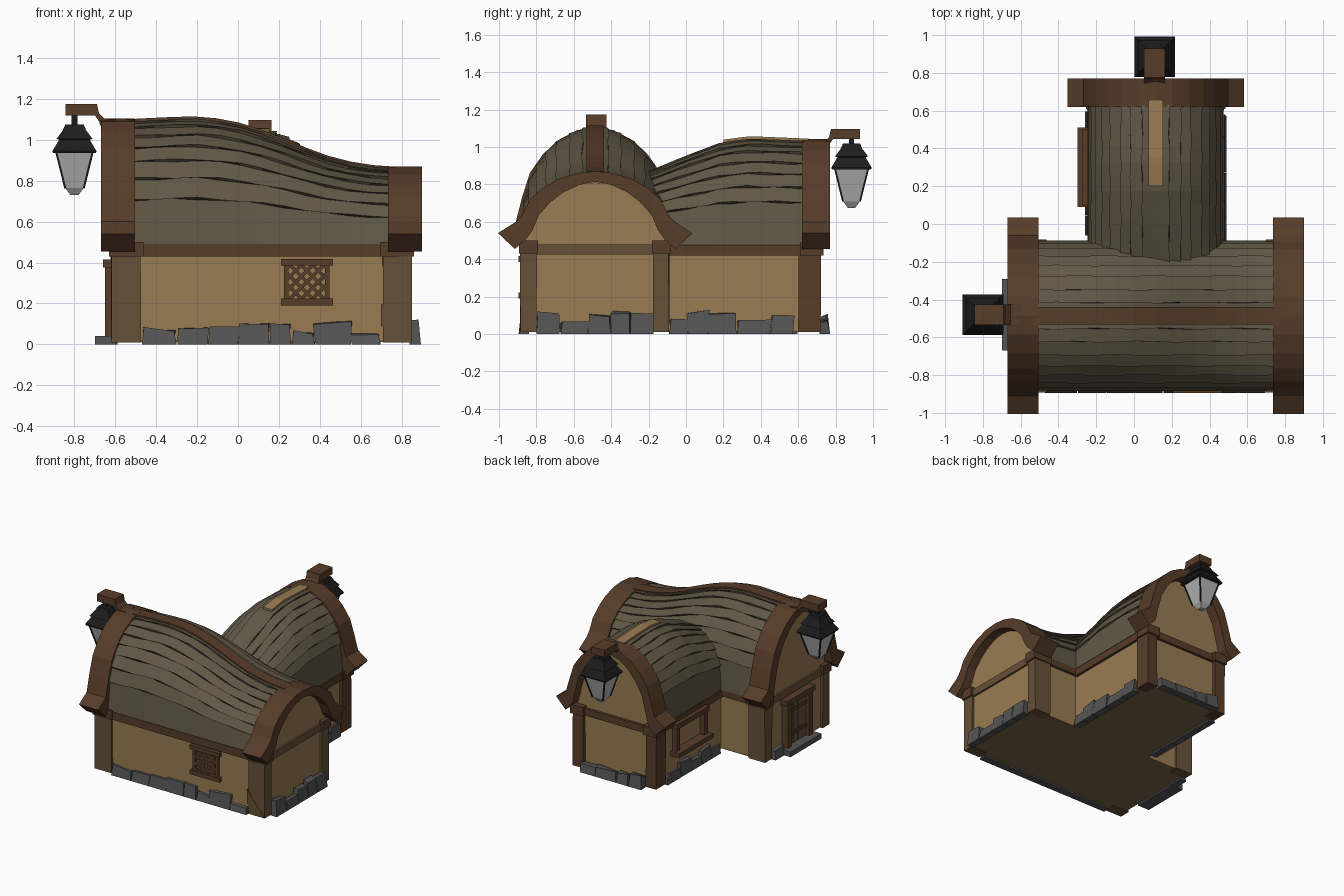
import bpy, bmesh, math, random
from mathutils import Vector

if "Cube" in bpy.data.objects:
    bpy.data.objects.remove(bpy.data.objects["Cube"])
random.seed(4)

def material(name, c):
    m = bpy.data.materials.new(name)
    m.diffuse_color = (*c, 1)
    m.use_nodes = True
    m.node_tree.nodes["Principled BSDF"].inputs["Base Color"].default_value = m.diffuse_color
    return m
TAN = material("plaster", (.32, .20, .085))
WOOD = material("timber", (.095, .045, .022))
POST = material("post_timber", (.13, .08, .038))
ROOF = material("thatch_plank", (.12, .097, .06))
GAP = material("roof_gap", (.06, .045, .028))
STONE = material("stone", (.09, .09, .09))
BLACK = material("iron", (.012, .012, .012))
GLASS = material("glass", (.46, .46, .46))
FLOOR = material("floor", (.2, .13, .06))

def mesh(name, verts, faces, *mats):
    me = bpy.data.meshes.new(name)
    me.from_pydata([tuple(v) for v in verts], [], faces)
    bm = bmesh.new(); bm.from_mesh(me)
    bmesh.ops.recalc_face_normals(bm, faces=bm.faces)
    bm.to_mesh(me); bm.free()
    for m in mats: me.materials.append(m)
    ob = bpy.data.objects.new(name, me)
    bpy.context.collection.objects.link(ob)
    return ob

BOX = [(0,1,3,2), (4,6,7,5), (0,4,5,1), (2,3,7,6), (0,2,6,4), (1,5,7,3)]
def box(name, x0, x1, y0, y1, z0, z1, mat, jit=0):
    v = [Vector((x, y, z)) for x in (x0, x1) for y in (y0, y1) for z in (z0, z1)]
    for p in v:
        p += Vector(random.uniform(-jit, jit) for _ in range(3)) if p.z > z0 else Vector()
    return mesh(name, v, BOX, mat)

def loft(name, rings, mat, closed=False, caps=False):
    n = len(rings[0])
    f = [(i*n+j, i*n+(j+1) % n, (i+1)*n+(j+1) % n, (i+1)*n+j)
         for i in range(len(rings)-1) for j in range(n if closed else n-1)]
    if caps:
        f += [tuple(range(n)), tuple(range((len(rings)-1)*n, len(rings)*n))]
    return mesh(name, [p for r in rings for p in r], f, mat)

def lerp(table, t):
    for (a, b), (c, d) in zip(table, table[1:]):
        if t <= c: return b + (d-b)*(max(t, a)-a)/(c-a)
    return table[-1][1]

# Shared arch profile (half width, height fraction) and the two sagging ridge lines
ARCH = [(0, 1), (.1, .975), (.2, .89), (.28, .77), (.35, .61), (.39, .41), (.40, .2), (.405, 0)]
RIDGE_X = [(-.6, 1.085), (-.35, 1.098), (-.18, 1.103), (-.03, 1.082), (.1, 1.043), (.25, .985),
           (.4, .92), (.6, .868), (.85, .85)]
RIDGE_Y = [(-.28, .84), (-.19, .87), (-.1, .91), (.02, .96), (.19, 1.025), (.34, 1.045), (.7, 1.03)]
EAVE = .48
def on_x(u, s, z): return Vector((s, -.485+u, z))
def on_y(u, s, z): return Vector((.115+u*.9, s, z))

def arch_at(t):
    """Point a fraction t of the way down the arch."""
    L = [0]
    for a, b in zip(ARCH, ARCH[1:]): L.append(L[-1] + math.hypot(b[0]-a[0], (b[1]-a[1])*.5))
    return (.95*lerp([(l/L[-1], p[0]) for l, p in zip(L, ARCH)], t),
            lerp([(l/L[-1], p[1]) for l, p in zip(L, ARCH)], t))

def roof(name, put, ridge, s0, s1, segs=12, courses=8):
    # overlapping plank courses: a sawtooth arch lofted along the ridge
    edges = [0] + [.84*(k+random.uniform(-.12, .12))/courses for k in range(1, courses)] + [1]
    rings = []
    for i in range(segs+1):
        s = s0 + (s1-s0)*i/segs
        R, half = lerp(ridge, s), []
        for k in range(courses):
            for e, off in ((edges[k], 0), (edges[k+1], .012)):
                e = min(1, max(0, e + (.006*math.sin(i*1.7+k*2.1) if 0 < e < 1 else 0)))
                u, h = arch_at(e)
                d = Vector((u/.4, h)).normalized()*off
                half.append((u+d.x, EAVE+h*(R-EAVE)+d.y))
        line = [(-u, z) for u, z in reversed(half)] + half[1:]
        rings.append([put(u, s, z) for u, z in line])
    ob = loft(name, rings, ROOF)
    ob.data.materials.append(GAP)
    n, mid = len(rings[0])-1, 2*courses-1
    for p in ob.data.polygons:
        j = p.index % n
        if abs(j-mid+.5) > 1 and (j-mid if j >= mid else mid-1-j) % 2 == 1: p.material_index = 1

def barge(name, put, R, s0, s1):
    # curved gable board with kicked-out feet
    out = [(u, EAVE+h*(R-EAVE)) for u, h in ARCH[:6]] + [(.425, .60), (.52, .54)]
    inn = [(.43, .455)] + [(u*.86, z-.055-.075*u) for u, z in reversed(out[:-1])]
    n = len(out)
    for sgn in (-1, 1):
        ring = [(sgn*u, z) for u, z in out+inn]
        a = [put(u, s0, z) for u, z in ring]; b = [put(u, s1, z) for u, z in ring]
        m = len(ring)
        f = [(i, (i+1) % m, m+(i+1) % m, m+i) for i in range(m)]
        for o in (0, m):
            f += [(o+i, o+i+1, o+m-2-i, o+m-1-i) for i in range(n-1)]
        mesh(name, a+b, f, WOOD)

def gable(name, put, R, s0, s1):
    half = [(u*.93, EAVE-.02+h*(R-EAVE-.02)) for u, h in ARCH]
    line = [(-u, z) for u, z in reversed(half)] + half[1:]
    loft(name, [[put(u, s, z) for u, z in line] for s in (s0, s1)], TAN, True, True)

roof("main_roof", on_x, RIDGE_X, -.515, .75)
roof("rear_roof", on_y, RIDGE_Y, -.28, .63)
barge("left_gable_board", on_x, 1.105, -.67, -.505)
barge("right_gable_board", on_x, .87, .735, .90)
barge("rear_gable_board", on_y, 1.042, .62, .77)
gable("left_gable", on_x, 1.08, -.60, -.56)
gable("right_gable", on_x, .85, .79, .83)
gable("rear_gable", on_y, 1.02, .65, .69)

# Plaster walls and floor
box("main_walls", -.60, .83, -.865, -.11, .02, .48, TAN)
box("rear_walls", -.225, .455, -.15, .69, .02, .48, TAN)
box("main_floor", -.60, .83, -.865, -.11, .012, .02, FLOOR)
box("rear_floor", -.225, .455, -.11, .69, .012, .02, FLOOR)

# Corner posts with caps
for x0, x1 in ((-.62, -.475), (.71, .85)):
    for y0, y1 in ((-.885, -.80), (-.175, -.09)):
        box("corner_post", x0, x1, y0, y1, .01, .45, POST, .004)
        box("post_cap", x0-.012, x1+.012, y0-.008, y1+.008, .43, .50, WOOD)
for x0, x1 in ((-.245, -.155), (.385, .475)):
    box("rear_post", x0, x1, .60, .72, .01, .46, WOOD, .004)
    box("rear_post_cap", x0-.01, x1+.01, .61, .735, .42, .49, WOOD)
# Plaster chip at the foot of the front right post
mesh("plaster_chip", [(.70, -.888, .20), (.70, -.888, .09), (.85, -.888, .01), (.70, -.86, .20),
     (.70, -.86, .09), (.85, -.86, .01)], [(0,1,2), (3,5,4), (0,3,4,1), (1,4,5,2), (2,5,3,0)], POST)

# Wall-top beams
box("front_beam", -.5, .73, -.885, -.85, .43, .49, WOOD)
box("back_beam", -.5, .73, -.12, -.09, .43, .49, WOOD)
for x in (-.615, .82):
    box("gable_beam", x, x+.025, -.82, -.15, .425, .48, POST)
for x in (-.245, .445):
    box("rear_side_beam", x, x+.03, -.1, .65, .42, .475, WOOD)
box("rear_gable_beam", -.18, .41, .68, .71, .42, .475, WOOD)

# Ridge covers follow the sag
def ridge_cover(name, put, ridge, s0, s1, w, mat):
    rings = []
    for i in range(13):
        s = s0+(s1-s0)*i/12; z = lerp(ridge, s)
        rings.append([put(-w, s, z-.04), put(w, s, z-.04), put(w, s, z+.013), put(-w, s, z+.013)])
    loft(name, rings, mat, True, True)
ridge_cover("main_ridge_beam", on_x, RIDGE_X, -.545, .77, .046, WOOD)
ridge_cover("rear_ridge_board", on_y, RIDGE_Y, .2, .655, .043, TAN)

# Foundation stones along each wall
def stones(p, q, out, hmax=.12):
    p, q, o = Vector(p), Vector(q), Vector(out)
    L = (q-p).length; d = (q-p)/L; t = 0
    while t < L-.04:
        w = min(random.uniform(.10, .18), L-t); h = random.uniform(.055, hmax)
        v = []
        for a in (t, t+w-.004):
            for depth in (-.02, .035):
                for z in (0, h):
                    k = random.uniform(-.012, .012) if z else 0
                    pt = p + d*(a+k) + o*(depth-(.012 if z and depth > 0 else 0))
                    v.append((pt.x, pt.y, z+k))
        mesh("foundation_stone", v, BOX, STONE)
        t += w
stones((-.47, -.86), (.70, -.86), (0, -1))
stones((.86, -.80), (.86, -.17), (1, 0))
stones((.455, -.09), (.455, .60), (1, 0))
stones((-.15, .735), (.38, .735), (0, 1))
stones((-.225, -.06), (-.225, .60), (-1, 0))
stones((-.61, -.30), (-.61, -.18), (-1, 0), .10)

# Front lattice window
wx0, wx1, wz0, wz1 = .24, .435, .215, .395
for z in (.19, .385):
    box("window_rail", .21, .465, -.895, -.86, z, z+.033, WOOD)
for x in (.225, .425):
    box("window_stile", x, x+.022, -.885, -.86, .21, .40, WOOD)
for sgn in (-1, 1):
    for i in range(-3, 4):
        cx, cz = (wx0+wx1)/2 + i*.055, (wz0+wz1)/2
        ts = [t for t in (k*.004 for k in range(-45, 46))
              if wx0 <= cx+t <= wx1 and wz0 <= cz+sgn*t <= wz1]
        if len(ts) < 4: continue
        v = [(cx+t+e, y, cz+sgn*(t-e)) for t in (ts[0], ts[-1]) for y in (-.882, -.86)
             for e in (-.006, .006)]
        mesh("lattice_bar", v, BOX, WOOD)

# Rear wing side window with a deep sill
box("side_window_sill", -.30, -.22, .09, .51, .19, .225, WOOD)
box("side_window_head", -.275, -.22, .10, .50, .40, .44, WOOD)
for y in (.11, .45):
    box("side_window_jamb", -.265, -.22, y, y+.04, .22, .41, WOOD)

# Door on the left gable with step
box("door_step", -.70, -.60, -.67, -.29, 0, .04, STONE)
for y in (-.635, -.375):
    box("door_jamb", -.65, -.59, y, y+.045, .03, .40, WOOD)
box("door_lintel", -.66, -.59, -.655, -.31, .375, .415, WOOD)
for i in range(4):
    y = -.59+i*.054
    box("door_plank", -.625, -.59, y, y+.05, .04, .375, POST)
for z in (.11, .29):
    box("door_strap", -.632, -.60, -.59, -.375, z, z+.025, WOOD)

# Lanterns: square stacked profile on a timber arm
def square(x, y, r, z):
    return [(x+a*r, y+b*r, z) for a, b in ((-1,-1), (1,-1), (1,1), (-1,1))]
def square_loft(name, x, y, prof, mat):
    loft(name, [square(x, y, r, z) for r, z in prof], mat, True, True)
def lantern(x, y, z):
    square_loft("lantern_hood", x, y, [(.105, z), (.108, z+.01), (.075, z+.065), (.088, z+.07),
                (.062, z+.105), (.058, z+.11), (.045, z+.14)], BLACK)
    square_loft("lantern_glass", x, y, [(.045, z-.17), (.088, z)], GLASS)
    square_loft("lantern_base", x, y, [(.02, z-.205), (.045, z-.17)], GLASS)
    square_loft("lantern_hook", x, y, [(.014, z+.13), (.014, z+.19)], BLACK)
    for a in (-1, 1):
        for b in (-1, 1):
            loft("lantern_bar", [square(x+a*r, y+b*r, .005, h)
                 for r, h in ((.045, z-.172), (.088, z+.002))], BLACK, True, True)
lantern(-.80, -.48, .935)
lantern(.11, .885, .88)
# Bracket arms, side profile extruded across (distance outward from the gable, height)
ARM = [(0, -.07), (.07, -.07), (.085, -.03), (.105, 0), (.25, 0), (.25, .055), (.095, .055),
       (.085, .01), (.06, -.015), (0, -.02)]
loft("left_lantern_arm", [[(-.595-d, y, 1.12+h) for d, h in ARM] for y in (-.535, -.425)],
     WOOD, True, True)
loft("rear_lantern_arm", [[(x, .68+d, 1.042+h) for d, h in ARM] for x in (.052, .165)],
     WOOD, True, True)
